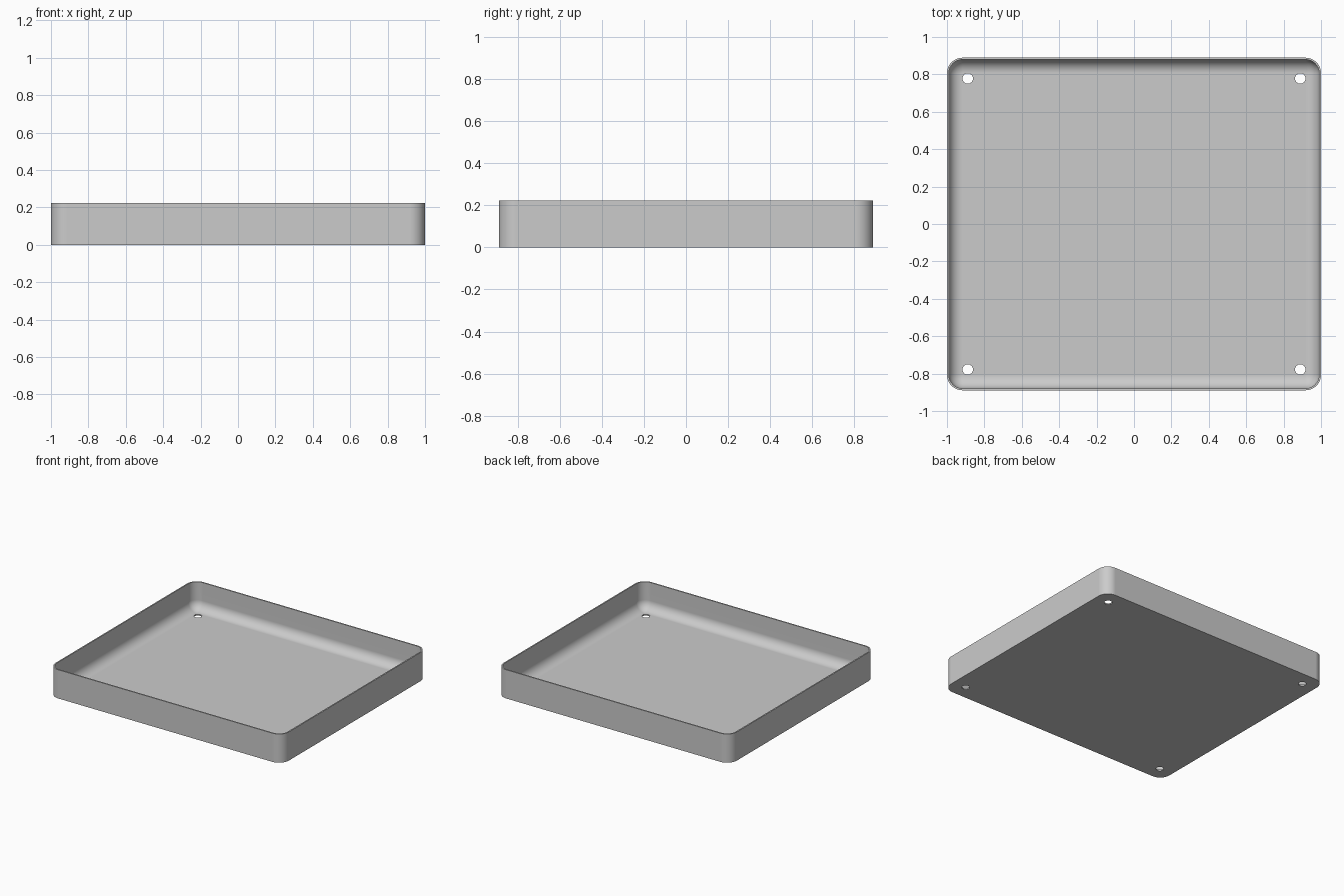
import bpy, bmesh, math

if "Cube" in bpy.data.objects:
    bpy.data.objects.remove(bpy.data.objects["Cube"], do_unlink=True)

HALF_X, HALF_Y, HEIGHT = 1.0, 0.889, 0.222
CORNER, WALL, FLOOR, FILLET = 0.083, 0.01, 0.01, 0.072
HOLE_INSET, HOLE_RADIUS = 0.111, 0.028
CORNER_STEPS, FILLET_STEPS = 10, 10

grey = bpy.data.materials.new("light grey")
grey.use_nodes = True
colour = (0.6, 0.6, 0.6, 1)
grey.diffuse_color = colour
grey.node_tree.nodes["Principled BSDF"].inputs["Base Color"].default_value = colour


def rounded_ring(bm, inset, z):
    """Loop of vertices around a rounded rectangle, inset from the outer wall."""
    radius = max(CORNER - inset, 0.001)
    cx, cy = HALF_X - inset - radius, HALF_Y - inset - radius
    ring = []
    for quarter, (sx, sy) in enumerate([(1, 1), (-1, 1), (-1, -1), (1, -1)]):
        for i in range(CORNER_STEPS + 1):
            a = (quarter + i / CORNER_STEPS) * math.pi / 2
            ring.append(bm.verts.new((sx * cx + radius * math.cos(a),
                                      sy * cy + radius * math.sin(a), z)))
    return ring


# Wall section: outside bottom, outside rim, inside rim, then the inner fillet
section = [(0, 0), (0, HEIGHT), (WALL, HEIGHT)]
for i in range(FILLET_STEPS + 1):
    a = i / FILLET_STEPS * math.pi / 2
    section.append((WALL + FILLET * (1 - math.cos(a)),
                    FLOOR + FILLET * (1 - math.sin(a))))

# Tray body, lofted through the section
bm = bmesh.new()
rings = [rounded_ring(bm, d, z) for d, z in section]
for low, high in zip(rings, rings[1:]):
    for i in range(len(low)):
        j = (i + 1) % len(low)
        bm.faces.new((low[i], low[j], high[j], high[i]))
bm.faces.new(rings[0][::-1])
bm.faces.new(rings[-1])
bmesh.ops.recalc_face_normals(bm, faces=bm.faces)
mesh = bpy.data.meshes.new("tray")
bm.to_mesh(mesh)
bm.free()
mesh.materials.append(grey)
tray = bpy.data.objects.new("tray", mesh)
bpy.context.collection.objects.link(tray)

# Drain hole cutters, one near each corner
bpy.ops.object.select_all(action='DESELECT')
for sx in (-1, 1):
    for sy in (-1, 1):
        bpy.ops.mesh.primitive_cylinder_add(
            vertices=24, radius=HOLE_RADIUS, depth=0.1,
            location=(sx * (HALF_X - HOLE_INSET), sy * (HALF_Y - HOLE_INSET), 0))
        cutter = bpy.context.object
        cutter.name = "hole_cutter"
        cutter.hide_render = True
        cutter.data.materials.append(grey)
        bpy.context.view_layer.objects.active = tray
        cut = tray.modifiers.new("drain hole", 'BOOLEAN')
        cut.operation = 'DIFFERENCE'
        cut.solver = 'EXACT'
        cut.object = cutter
        bpy.ops.object.modifier_apply(modifier=cut.name)
        bpy.data.objects.remove(cutter, do_unlink=True)

# Smooth bends, crisp edges and a flat floor
bpy.ops.object.select_all(action='DESELECT')
tray.select_set(True)
bpy.context.view_layer.objects.active = tray
bpy.ops.object.shade_smooth_by_angle(angle=math.radians(35))
weighted = tray.modifiers.new("flat faces", 'WEIGHTED_NORMAL')
weighted.keep_sharp = True
